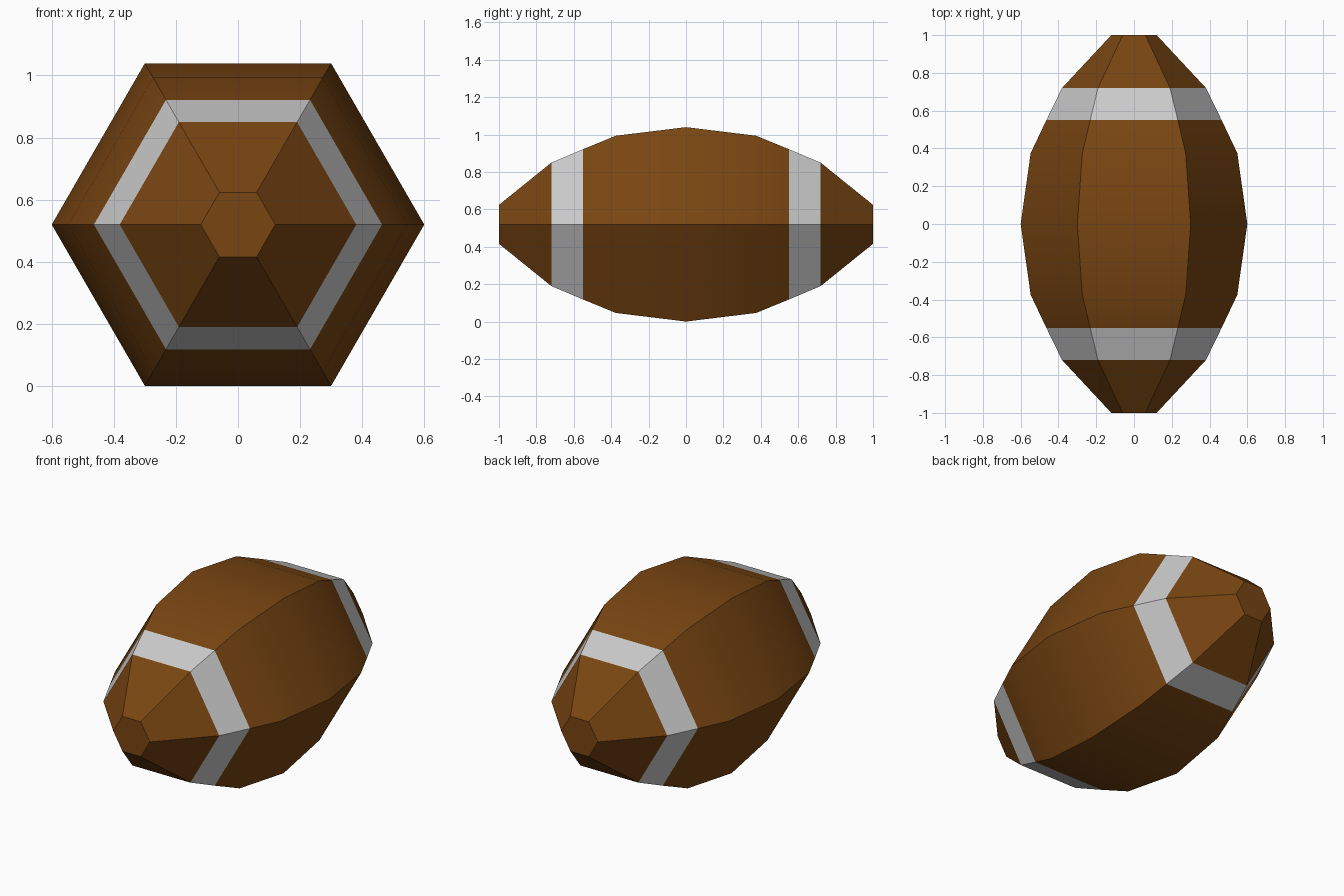
import bpy, bmesh
from math import cos, sin, pi, radians

if "Cube" in bpy.data.objects:
    bpy.data.objects.remove(bpy.data.objects["Cube"])

SIDES = 6
CENTRE_Z = 0.6 * sin(pi / 3)


def material(name, colour):
    m = bpy.data.materials.new(name)
    m.diffuse_color = (*colour, 1)
    m.use_nodes = True
    m.node_tree.nodes["Principled BSDF"].inputs["Base Color"].default_value = m.diffuse_color
    return m


def loft(name, profile, mat, cap=False):
    """Hexagonal shell along y through (y, radius) stations; cap closes the last one."""
    bm = bmesh.new()
    rings = [[bm.verts.new((r * cos(2 * pi * i / SIDES), y,
                            CENTRE_Z + r * sin(2 * pi * i / SIDES)))
              for i in range(SIDES)] for y, r in profile]
    for a, b in zip(rings, rings[1:]):
        for i in range(SIDES):
            j = (i + 1) % SIDES
            face = (a[i], a[j], b[j], b[i])
            # keep the outward winding for either direction along y
            bm.faces.new(face if profile[0][0] > profile[-1][0] else face[::-1])
    if cap:
        bm.faces.new(rings[-1] if profile[-1][0] < 0 else rings[-1][::-1])
    mesh = bpy.data.meshes.new(name)
    bm.to_mesh(mesh)
    bm.free()
    mesh.materials.append(mat)
    obj = bpy.data.objects.new(name, mesh)
    bpy.context.collection.objects.link(obj)
    bpy.context.view_layer.objects.active = obj
    bpy.ops.object.select_all(action='DESELECT')
    obj.select_set(True)
    bpy.ops.object.shade_smooth_by_angle(angle=radians(30))
    return obj


leather = material("brown_leather", (0.19, 0.06, 0.006))
paint = material("white_paint", (0.8, 0.8, 0.8))

# Bulging middle of the ball
half = [(0.55, 0.464), (0.375, 0.547), (0, 0.6)]
loft("middle_panels", half + [(-y, r) for y, r in half[1::-1]], leather)

# Painted band and blunt tip at each end
for side, s in (("front", -1), ("back", 1)):
    loft(side + "_stripe", [(s * 0.55, 0.464), (s * 0.72, 0.381)], paint)
    loft(side + "_tip", [(s * 0.72, 0.381), (s * 1.0, 0.12)], leather, cap=True)
